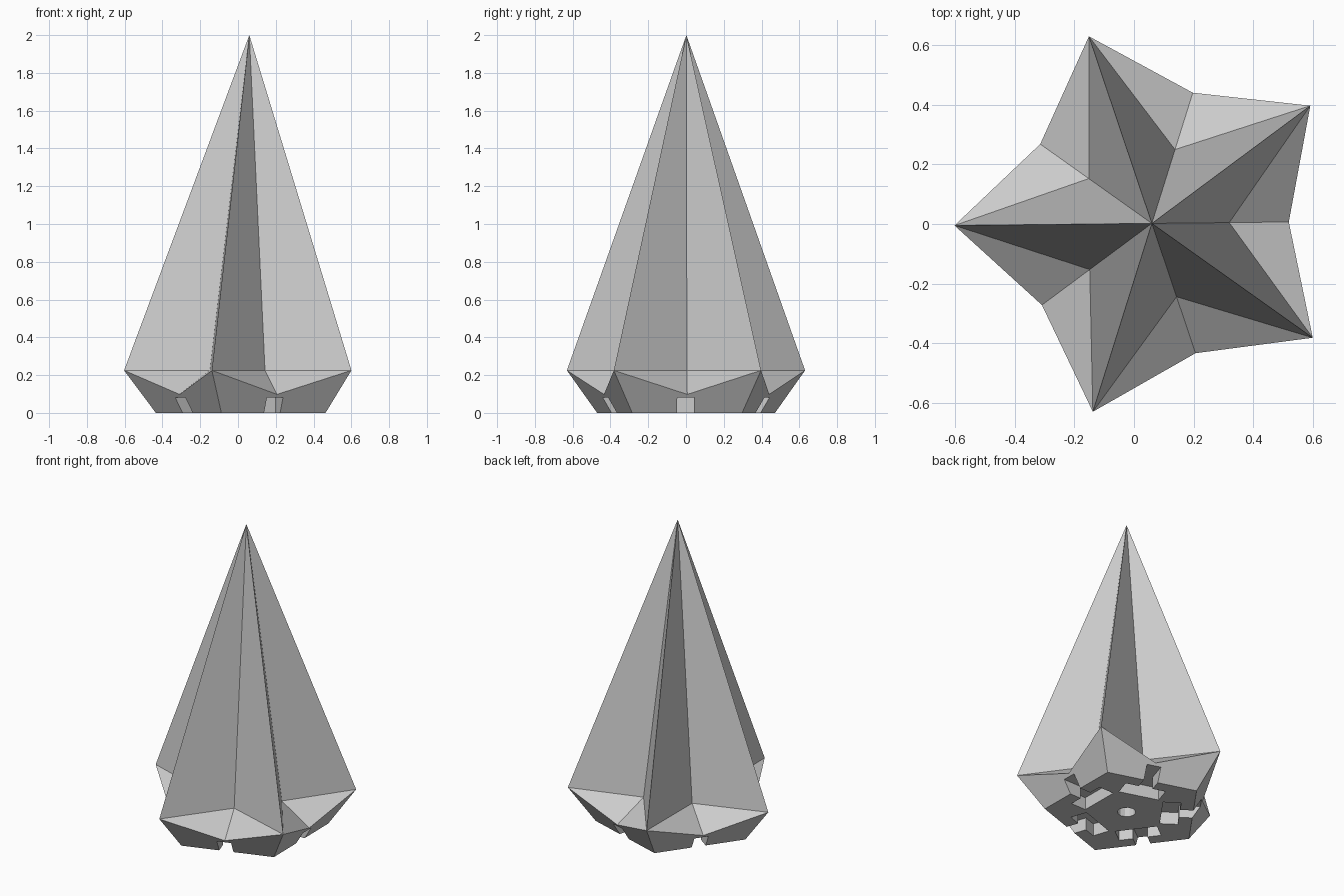
import bpy, bmesh, math
from mathutils import Matrix

if "Cube" in bpy.data.objects:
    bpy.data.objects.remove(bpy.data.objects["Cube"], do_unlink=True)

POINTS = 5
STEP = math.tau / POINTS
CENTRE = Matrix.Translation((0.06, 0.002, 0)) @ Matrix.Rotation(math.radians(0.6), 4, 'Z')

grey = bpy.data.materials.new("plain_grey")
grey.use_nodes = True
grey.diffuse_color = (0.6, 0.6, 0.6, 1)
grey.node_tree.nodes["Principled BSDF"].inputs["Base Color"].default_value = (0.6, 0.6, 0.6, 1)


def make_object(name, bm):
    bmesh.ops.recalc_face_normals(bm, faces=bm.faces)
    bm.transform(CENTRE)
    mesh = bpy.data.meshes.new(name)
    bm.to_mesh(mesh)
    bm.free()
    mesh.materials.append(grey)
    obj = bpy.data.objects.new(name, mesh)
    bpy.context.collection.objects.link(obj)
    return obj


def ring(bm, radius, z, start):
    return [bm.verts.new((radius * math.cos(start + i * STEP),
                          radius * math.sin(start + i * STEP), z))
            for i in range(POINTS)]


def prism(bm, outline, low, high):
    face = bm.faces.new([bm.verts.new((x, y, low)) for x, y in outline])
    top = bmesh.ops.extrude_face_region(bm, geom=[face])
    verts = [g for g in top["geom"] if isinstance(g, bmesh.types.BMVert)]
    bmesh.ops.translate(bm, verts=verts, vec=(0, 0, high - low))


# Star spire on a tapered pentagonal foot
bm = bmesh.new()
base = ring(bm, 0.495, 0, STEP / 2)
tips = ring(bm, 0.663, 0.225, STEP / 2)
notches = ring(bm, 0.46, 0.098, 0)
valleys = ring(bm, 0.26, 0.225, 0)
apex = bm.verts.new((0, 0, 2))
bm.faces.new(base)
for i in range(POINTS):
    j = i - 1  # the tip before each notch
    bm.faces.new((base[j], base[i], tips[i], notches[i], tips[j]))
    for tip in (tips[i], tips[j]):
        bm.faces.new((tip, notches[i], valleys[i]))
        bm.faces.new((tip, valleys[i], apex))
spire = make_object("star_spire", bm)

# T-shaped slots and a round socket cut into the underside
bm = bmesh.new()
inner, shoulder, outer = 0.21, 0.32, 0.7
bar, stem, shift = 0.13, 0.045, -0.008
slot = [(inner, -bar), (shoulder, -bar), (shoulder, -stem), (outer, -stem),
        (outer, stem), (shoulder, stem), (shoulder, bar), (inner, bar)]
for i in range(POINTS):
    c, s = math.cos(i * STEP), math.sin(i * STEP)
    prism(bm, [(r * c - (t + shift) * s, r * s + (t + shift) * c) for r, t in slot],
          -0.1, 0.082)
SIDES = 12
prism(bm, [(0.055 * math.cos(k * math.tau / SIDES), 0.055 * math.sin(k * math.tau / SIDES))
           for k in range(SIDES)], -0.1, 0.1)
cutter = make_object("slot_cutter", bm)
cutter.hide_render = True

cut = spire.modifiers.new("underside_slots", 'BOOLEAN')
cut.operation = 'DIFFERENCE'
cut.solver = 'EXACT'
cut.object = cutter
bpy.context.view_layer.objects.active = spire
bpy.ops.object.modifier_apply(modifier=cut.name)
bpy.data.objects.remove(cutter, do_unlink=True)
